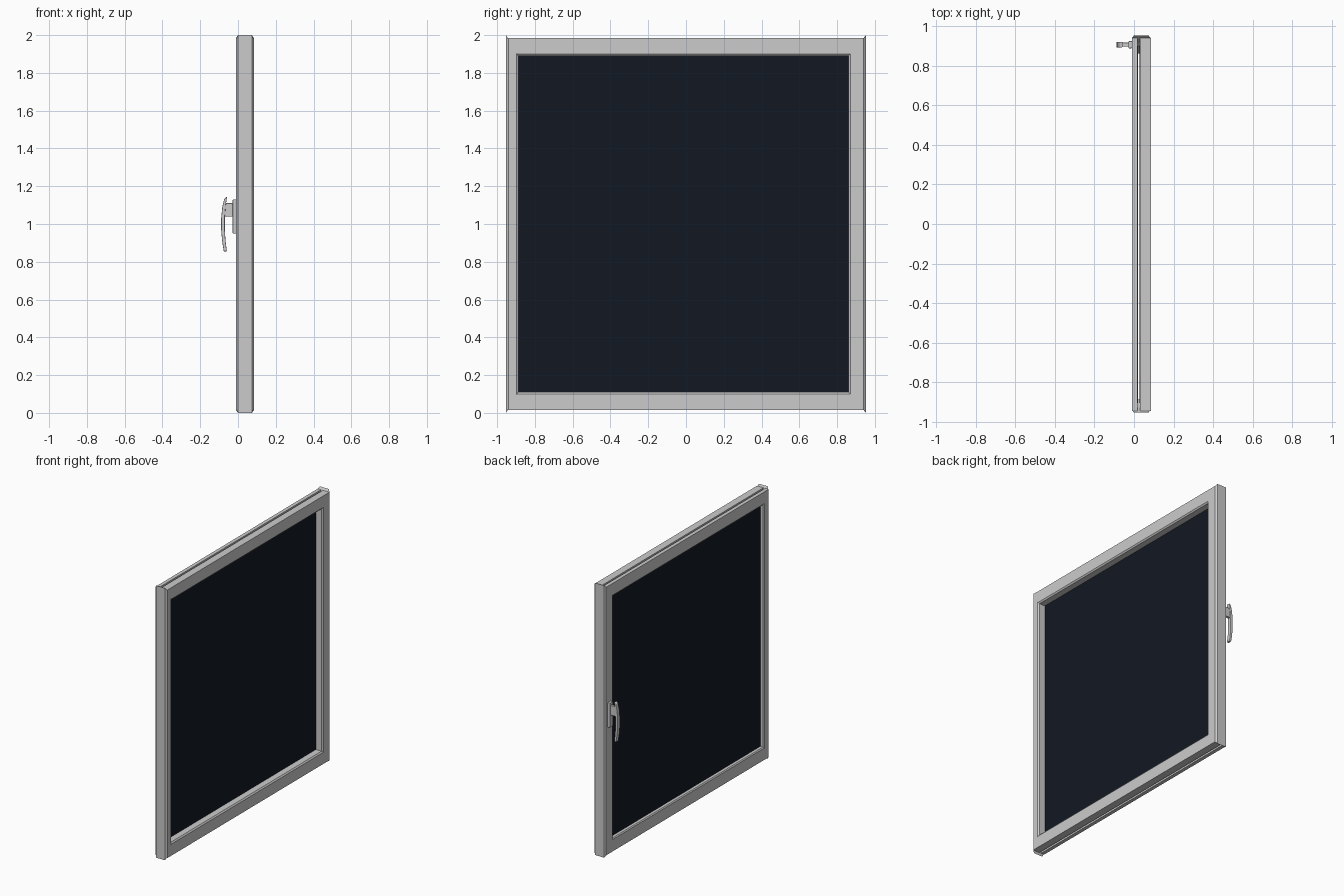
import bpy, bmesh

if "Cube" in bpy.data.objects:
    bpy.data.objects.remove(bpy.data.objects["Cube"])

HALF_W, HEIGHT, RAIL = 0.953, 2.0, 0.11
STILE = {-1: 0.065, 1: 0.092}      # visible stile widths, left and right


def loft(name, ring_a, ring_b):
    """Closed prism between two matching rings of points."""
    bm = bmesh.new()
    a = [bm.verts.new(p) for p in ring_a]
    b = [bm.verts.new(p) for p in ring_b]
    n = len(a)
    bm.faces.new(a)
    bm.faces.new(b[::-1])
    for i in range(n):
        bm.faces.new((a[i], b[i], b[(i + 1) % n], a[(i + 1) % n]))
    bmesh.ops.recalc_face_normals(bm, faces=bm.faces)
    me = bpy.data.meshes.new(name)
    bm.to_mesh(me)
    bm.free()
    ob = bpy.data.objects.new(name, me)
    bpy.context.collection.objects.link(ob)
    return ob


def box(name, x, y, z):
    ring = [(x[0], y[0]), (x[1], y[0]), (x[1], y[1]), (x[0], y[1])]
    return loft(name, [(*p, z[0]) for p in ring], [(*p, z[1]) for p in ring])


# Mitred stiles: profile points are (x, depth inward from outer edge)
for side, name in ((-1, "left_stile"), (1, "right_stile")):
    w = STILE[side]
    prof = [(0.0, 0), (0.073, 0), (0.085, 0.013), (0.085, w - 0.01), (0.077, w),
            (-0.004, w), (-0.01, w - 0.008), (-0.01, 0.012)]
    loft(name,
         [(x, side * (HALF_W - d), d * RAIL / w) for x, d in prof],
         [(x, side * (HALF_W - d), HEIGHT - d * RAIL / w) for x, d in prof])

# Rails, each in two halves with the glazing slot between them
halves = {
    "inner": [(-0.01, 0.015), (0.017, 0.015), (0.017, RAIL), (-0.004, RAIL), (-0.01, RAIL - 0.008)],
    "outer": [(0.031, 0.015), (0.085, 0.015), (0.085, RAIL - 0.01), (0.077, RAIL), (0.031, RAIL)],
}
for rail in ("bottom", "top"):
    for half, prof in halves.items():
        rings = []
        for s in (-1, 1):
            rings.append([(x, s * (HALF_W - d * STILE[s] / RAIL),
                           d if rail == "bottom" else HEIGHT - d) for x, d in prof])
        loft(f"{rail}_rail_{half}", *rings)

# Dark double glazing
dark = bpy.data.materials.new("dark_glass")
dark.diffuse_color = (0.006, 0.009, 0.016, 1)
dark.use_nodes = True
dark.node_tree.nodes["Principled BSDF"].inputs["Base Color"].default_value = dark.diffuse_color
for name, x in (("inner_pane", (0.017, 0.021)), ("outer_pane", (0.027, 0.031))):
    pane = box(name, x, (-0.905, 0.9), (0.04, 1.96))
    pane.data.materials.append(dark)

# Handle: back plate, neck and curved lever
HY = 0.906
plate = box("handle_plate", (-0.028, -0.009), (HY - 0.018, HY + 0.018), (0.95, 1.13))
neck = box("handle_neck", (-0.078, -0.025), (HY - 0.01, HY + 0.01), (1.04, 1.11))
lever_prof = [(-0.058, 1.145), (-0.073, 1.133), (-0.083, 1.09), (-0.089, 1.03), (-0.089, 0.97),
              (-0.084, 0.91), (-0.075, 0.855), (-0.059, 0.855), (-0.066, 0.91), (-0.070, 0.97),
              (-0.070, 1.04), (-0.065, 1.10), (-0.061, 1.125)]
lever = loft("handle_lever",
             [(x, HY - 0.014, z) for x, z in lever_prof],
             [(x, HY + 0.014, z) for x, z in lever_prof])
for ob in (plate, neck, lever):
    bev = ob.modifiers.new("soft_edges", "BEVEL")
    bev.width = 0.003
    bev.segments = 2
